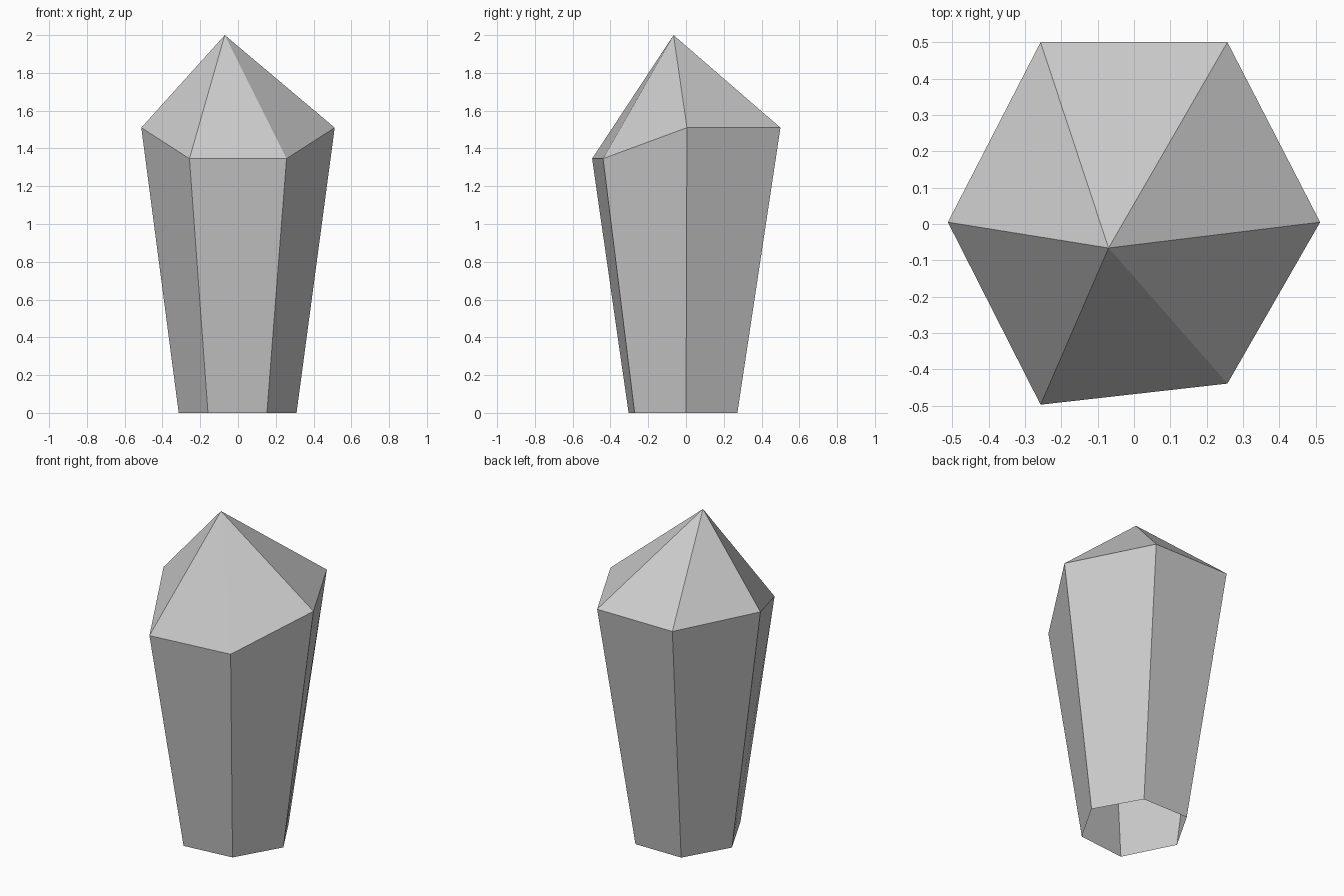
import bpy, bmesh

if "Cube" in bpy.data.objects:
    bpy.data.objects.remove(bpy.data.objects["Cube"])

# Hexagonal rings: open base, uneven shoulder, off-centre tip
base = [(0.31, 0, 0), (0.155, 0.272, 0), (-0.157, 0.272, 0),
        (-0.314, 0, 0), (-0.159, -0.304, 0), (0.153, -0.272, 0)]
shoulder = [(0.512, 0.005, 1.51), (0.257, 0.5, 1.51), (-0.257, 0.5, 1.51),
            (-0.512, 0.005, 1.51), (-0.257, -0.497, 1.346), (0.257, -0.439, 1.346)]

bm = bmesh.new()
low = [bm.verts.new(p) for p in base]
high = [bm.verts.new(p) for p in shoulder]
tip = bm.verts.new((-0.07, -0.066, 2))

# Tapered sides and pointed cap, bottom left open
for i in range(6):
    j = (i + 1) % 6
    bm.faces.new((low[i], low[j], high[j], high[i]))
    bm.faces.new((high[i], high[j], tip))

mesh = bpy.data.meshes.new("crystal")
bm.to_mesh(mesh)
bm.free()
bpy.context.collection.objects.link(bpy.data.objects.new("crystal", mesh))
